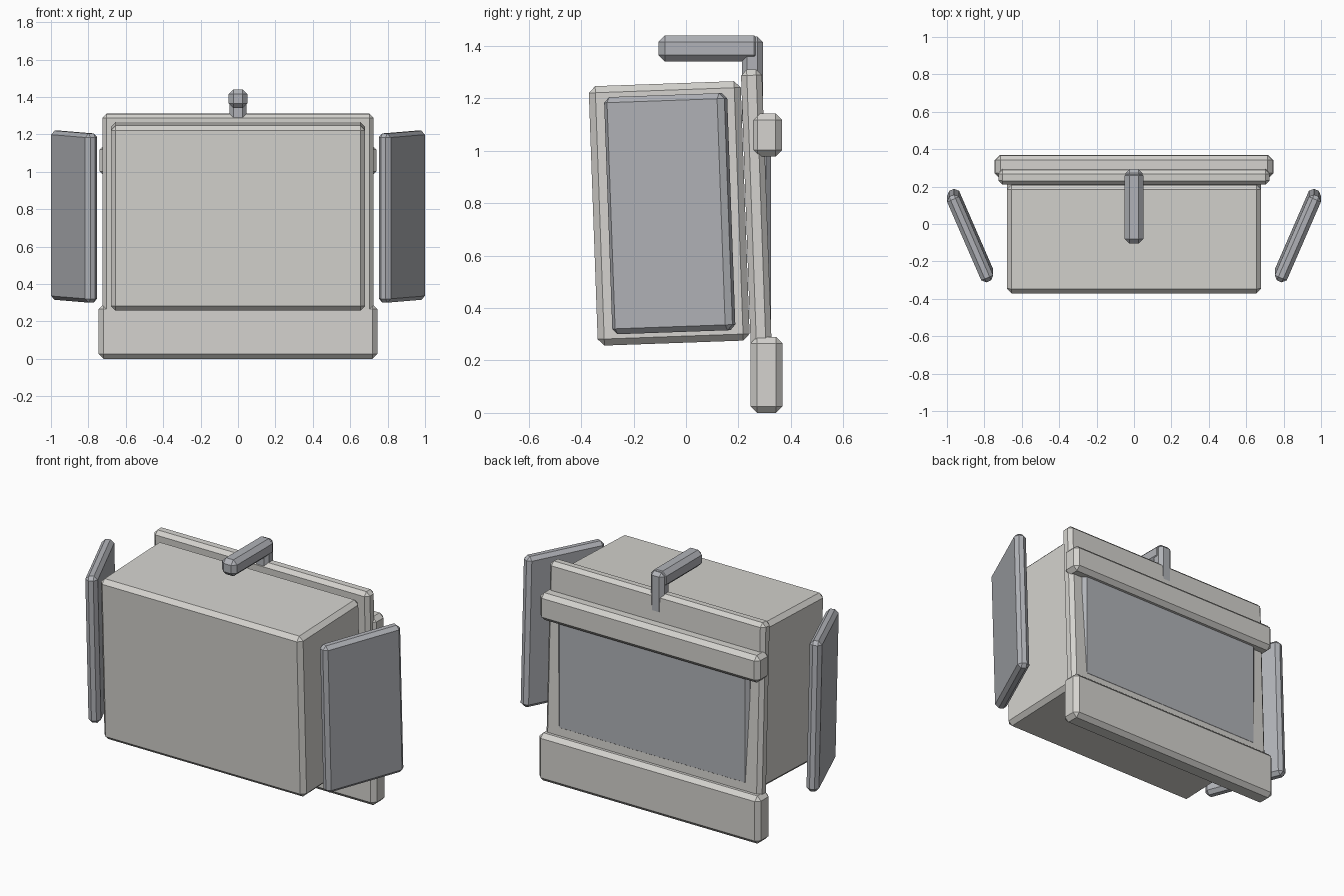
import bpy
from math import radians
from mathutils import Matrix

if "Cube" in bpy.data.objects:
    bpy.data.objects.remove(bpy.data.objects["Cube"])


def material(name, rgb):
    m = bpy.data.materials.new(name)
    m.diffuse_color = (*rgb, 1)
    m.use_nodes = True
    m.node_tree.nodes["Principled BSDF"].inputs["Base Color"].default_value = m.diffuse_color
    return m


pale = material("pale_grey", (0.66, 0.65, 0.62))
steel = material("blue_grey", (0.44, 0.45, 0.48))
TILT = 2.05  # backward lean of the main parts, degrees


def block(name, centre, size, mat, bevel=0.025, tilt=0.0, yaw=0.0):
    """Box with chamfered edges, yawed about z and then leaned about x."""
    bpy.ops.mesh.primitive_cube_add(size=1)
    ob = bpy.context.object
    ob.name = name
    ob.data.transform(Matrix.Diagonal((*size, 1)))
    ob.matrix_world = (Matrix.Translation(centre)
                       @ Matrix.Rotation(radians(tilt), 4, 'X')
                       @ Matrix.Rotation(radians(yaw), 4, 'Z'))
    mod = ob.modifiers.new("chamfer", 'BEVEL')
    mod.width = bevel
    mod.segments = 1
    ob.data.materials.append(mat)
    return ob


# Leaning main box and the frame plate behind it
block("main_body", (0, -0.064, 0.761), (1.36, 0.58, 0.99), pale, 0.025, TILT)
block("back_frame", (0, 0.269, 0.755), (1.45, 0.08, 1.11), pale, 0.022, TILT)

# Upright back panel and the two cross bars
block("back_panel", (0, 0.285, 0.68), (1.29, 0.08, 0.72), steel, 0.02)
block("upper_bar", (0, 0.307, 1.06), (1.48, 0.118, 0.165), pale)
block("lower_bar", (0, 0.307, 0.145), (1.49, 0.122, 0.29), pale)

# Hooked arm over the top
block("arm_post", (0, 0.253, 1.265), (0.09, 0.08, 0.34), steel, 0.02)
block("arm_reach", (0, 0.09, 1.39), (0.10, 0.39, 0.10), steel)

# Angled side flaps
for side, label in ((-1, "left"), (1, "right")):
    block(label + "_flap", (side * 0.876, -0.062, 0.76), (0.07, 0.50, 0.905),
          steel, 0.021, TILT, -side * 23.5)
